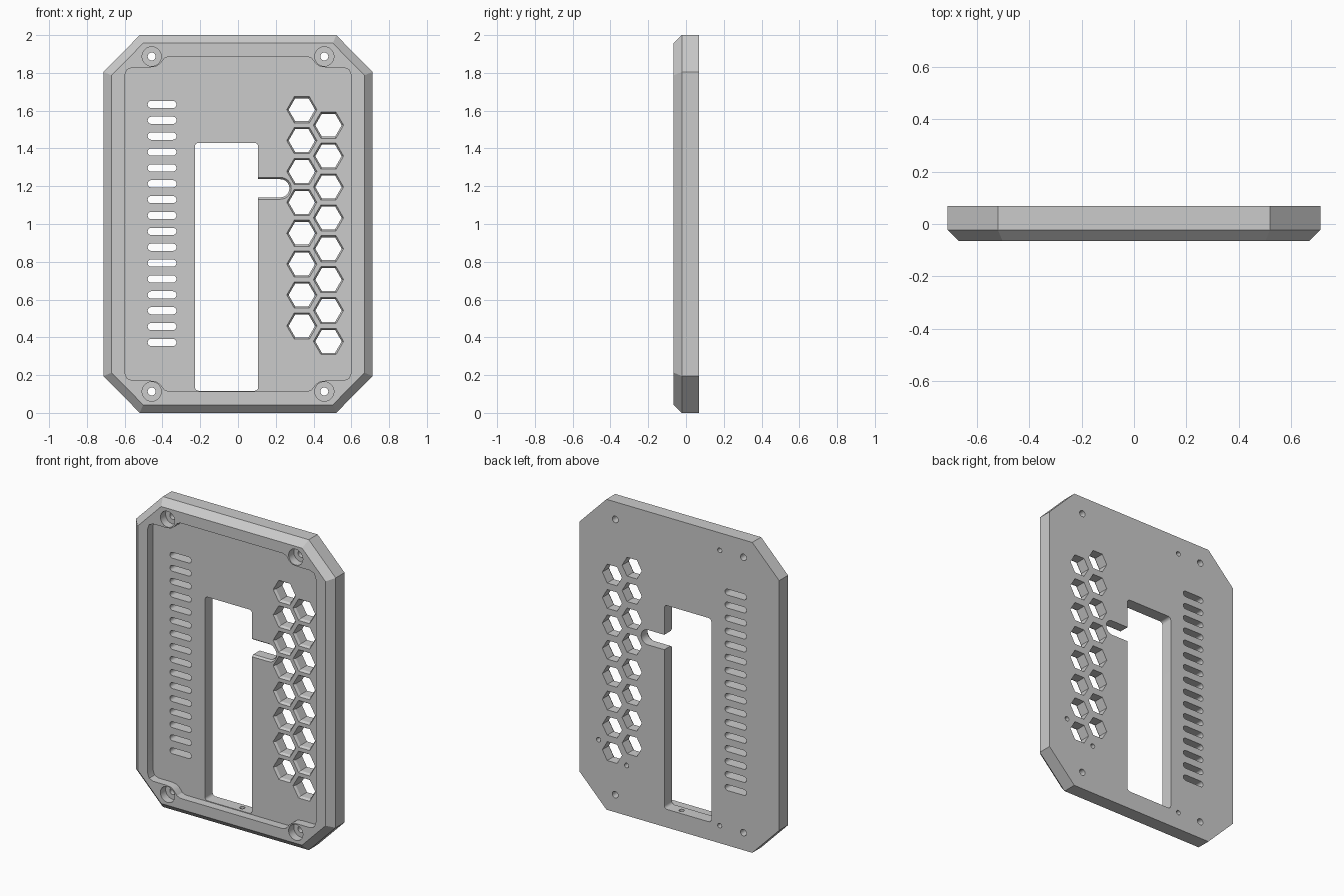
import bpy, bmesh
from math import sin, cos, pi
from mathutils import Matrix

if "Cube" in bpy.data.objects:
    bpy.data.objects.remove(bpy.data.objects["Cube"])

FRONT, SHOULDER, BACK, FLOOR = -0.065, -0.022, 0.068, -0.01
MID = 1.0

grey = bpy.data.materials.new("plain grey")
grey.use_nodes = True
grey.diffuse_color = (0.6, 0.6, 0.6, 1)
grey.node_tree.nodes["Principled BSDF"].inputs["Base Color"].default_value = (0.6, 0.6, 0.6, 1)


# Profiles in the x-z plane
def ngon(x, z, r, n=24):
    return [(x + r * cos(2 * pi * i / n), z + r * sin(2 * pi * i / n)) for i in range(n)]


def rounded(x0, x1, z0, z1, r, n=8):
    pts = []
    for k, (cx, cz) in enumerate([(x1 - r, z1 - r), (x0 + r, z1 - r), (x0 + r, z0 + r), (x1 - r, z0 + r)]):
        for i in range(n + 1):
            a = (k + i / n) * pi / 2
            p = (cx + r * cos(a), cz + r * sin(a))
            if not pts or abs(p[0] - pts[-1][0]) + abs(p[1] - pts[-1][1]) > 1e-5:
                pts.append(p)
    if abs(pts[0][0] - pts[-1][0]) + abs(pts[0][1] - pts[-1][1]) < 1e-5:
        pts.pop()
    return pts


def four_way(quarter):
    """Mirror a top-right quarter outline into a closed loop."""
    right = quarter + [(x, -z) for x, z in reversed(quarter)]
    loop = right + [(-x, z) for x, z in reversed(right)]
    return [(x, z + MID) for x, z in loop]


def loft(bm, sections):
    """Closed solid through (profile, y) sections."""
    rings = [[bm.verts.new((x, y, z)) for x, z in prof] for prof, y in sections]
    caps = [bm.faces.new(rings[0]), bm.faces.new(rings[-1])]
    sides = []
    for a, b in zip(rings, rings[1:]):
        for i in range(len(a)):
            j = (i + 1) % len(a)
            sides.append(bm.faces.new((a[i], a[j], b[j], b[i])))
    bmesh.ops.recalc_face_normals(bm, faces=caps + sides)


def finish(bm, name):
    mesh = bpy.data.meshes.new(name)
    bm.to_mesh(mesh)
    bm.free()
    ob = bpy.data.objects.new(name, mesh)
    bpy.context.scene.collection.objects.link(ob)
    mesh.materials.append(grey)
    return ob


def cutter(name, solids):
    bm = bmesh.new()
    for s in solids:
        loft(bm, s)
    ob = finish(bm, name)
    ob.hide_render = True
    return ob


# Body: octagonal slab with a chamfered front edge
def octagon(inset):
    t = inset * 0.414
    return four_way([(0.52 - t, 1.0 - inset), (0.712 - inset, 0.805 - t)])


bm = bmesh.new()
loft(bm, [(octagon(0.043), FRONT), (octagon(0), SHOULDER), (octagon(0), BACK)])
plate = finish(bm, "cover_plate")

# Front recess that steps around the screw corners
recess = four_way([(0.365, 0.887), (0.39, 0.877), (0.41, 0.85), (0.432, 0.834), (0.465, 0.829),
                   (0.56, 0.829), (0.588, 0.817), (0.6, 0.785)])
cutters = [cutter("recess_cutter", [[(recess, -0.2), (recess, FLOOR)]])]

# Tall window
window = rounded(-0.228, 0.107, 0.117, 1.43, 0.02)
cutters.append(cutter("window_cutter", [[(window, -0.03), (window, 0.2)]]))


# Holes with a small chamfer at the recess floor
def chamfered(shape):
    return [(shape(0.0115), FLOOR - 0.002), (shape(0), FLOOR + 0.014), (shape(0), 0.2)]


cutters.append(cutter("notch_cutter", [chamfered(
    lambda c: rounded(0.0, 0.272 + c, 1.141 - c, 1.237 + c, 0.0475 + c))]))

# Two staggered columns of hexagonal vents
hexes = []
for x, top in ((0.338, 1.605), (0.479, 1.523)):
    for i in range(8):
        z = top - i * 0.1635
        hexes.append(chamfered(lambda c, x=x, z=z: ngon(x, z, 0.07 + c, 6)))
cutters.append(cutter("hexagon_cutter", hexes))

# Column of rounded vent slots
slots = [rounded(-0.478, -0.326, z - 0.019, z + 0.019, 0.0185)
         for z in [1.633 - i * 0.084 for i in range(16)]]
cutters.append(cutter("slot_cutter", [[(s, -0.03), (s, 0.2)] for s in slots]))

# Counterbored screw holes in the four corners
screws = [(sx * 0.457, MID + sz * 0.887) for sx in (-1, 1) for sz in (-1, 1)]
cutters.append(cutter("counterbore_cutter", [
    [(ngon(x, z, 0.051), -0.2), (ngon(x, z, 0.051), -0.012)] for x, z in screws]))
cutters.append(cutter("screw_cutter", [
    [(ngon(x, z, 0.021), -0.03), (ngon(x, z, 0.021), 0.2)] for x, z in screws]))

# Small blind pin holes in the back
pins = [(-0.288, 1.887), (-0.288, 0.113), (0.576, 0.436), (0.376, 0.323)]
cutters.append(cutter("pin_cutter", [
    [(ngon(x, z, 0.015, 16), 0.02), (ngon(x, z, 0.015, 16), 0.2)] for x, z in pins]))

# Blind hole in the lower edge of the window
bm = bmesh.new()
bmesh.ops.create_cone(bm, cap_ends=True, segments=16, radius1=0.016, radius2=0.016, depth=0.1,
                      matrix=Matrix.Translation((0.01, 0.03, 0.11)))
cutters.append(finish(bm, "edge_hole_cutter"))

# Cut everything, keep the result and drop the helpers
for c in cutters:
    mod = plate.modifiers.new(c.name, "BOOLEAN")
    mod.operation = "DIFFERENCE"
    mod.solver = "EXACT"
    mod.object = c
bpy.context.view_layer.update()
result = bpy.data.meshes.new_from_object(plate.evaluated_get(bpy.context.evaluated_depsgraph_get()))
plate.modifiers.clear()
plate.data = result
result.materials.clear()
result.materials.append(grey)
for p in result.polygons:
    p.material_index = 0
for c in cutters:
    bpy.data.objects.remove(c)

bpy.ops.object.select_all(action="DESELECT")
plate.select_set(True)
bpy.context.view_layer.objects.active = plate
bpy.ops.object.shade_smooth_by_angle()
